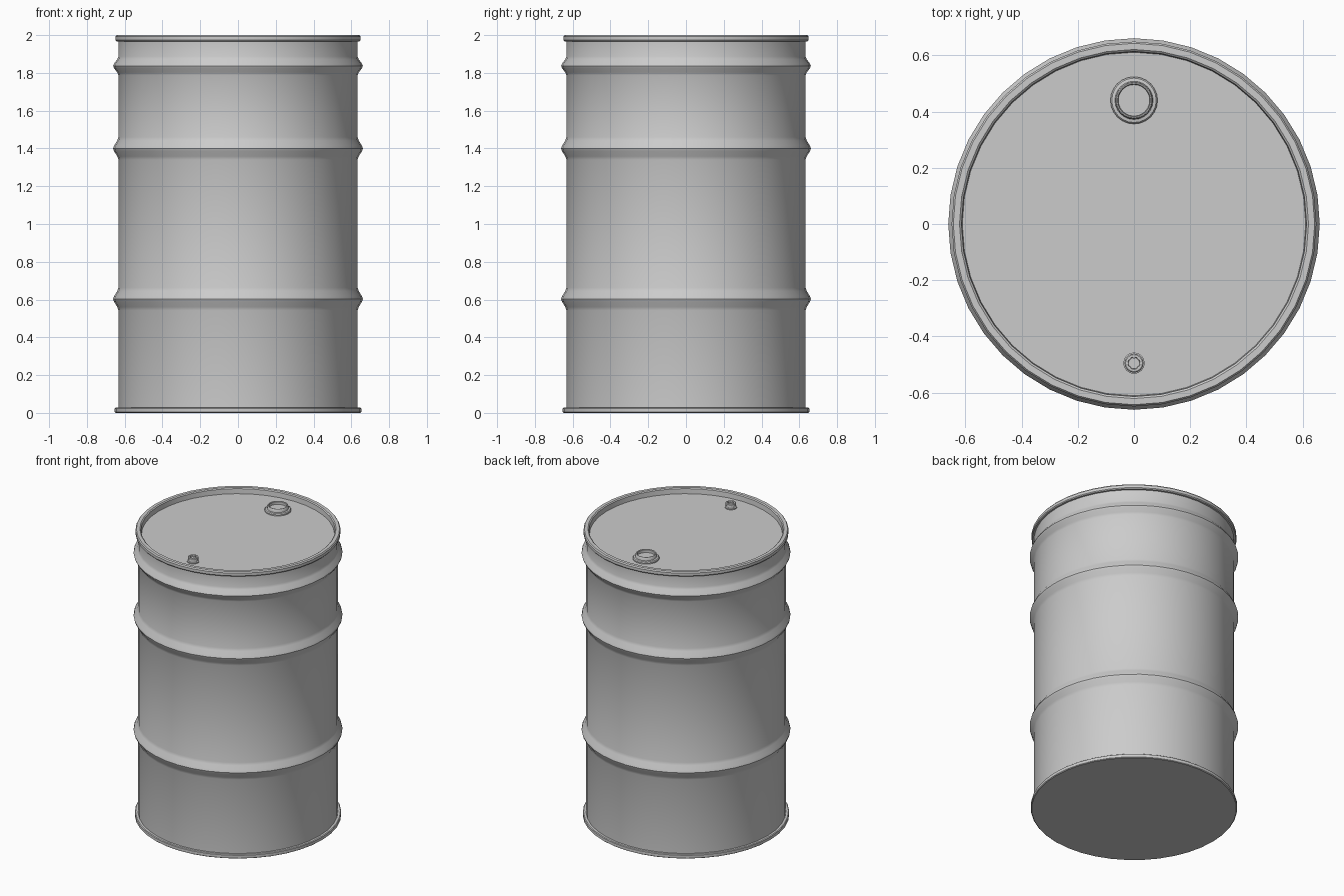
import bpy, bmesh
from math import cos, sin, pi, radians

if "Cube" in bpy.data.objects:
    bpy.data.objects.remove(bpy.data.objects["Cube"])


def lathe(name, profile, segs, loc=(0, 0, 0), angle=35):
    """Revolve an (r, z) profile around z; r = 0 ends close to a pole."""
    bm = bmesh.new()
    rings = []
    for r, z in profile:
        if r == 0:
            rings.append([bm.verts.new((0, 0, z))])
        else:
            rings.append([bm.verts.new((r * cos(2 * pi * i / segs), r * sin(2 * pi * i / segs), z))
                          for i in range(segs)])
    for a, b in zip(rings, rings[1:]):
        for i in range(segs):
            j = (i + 1) % segs
            if len(a) == 1:
                bm.faces.new((a[0], b[j], b[i]))
            elif len(b) == 1:
                bm.faces.new((a[i], a[j], b[0]))
            else:
                bm.faces.new((a[i], a[j], b[j], b[i]))
    bmesh.ops.recalc_face_normals(bm, faces=bm.faces)
    mesh = bpy.data.meshes.new(name)
    bm.to_mesh(mesh)
    bm.free()
    obj = bpy.data.objects.new(name, mesh)
    obj.location = loc
    bpy.context.collection.objects.link(obj)
    bpy.ops.object.select_all(action='DESELECT')
    obj.select_set(True)
    bpy.context.view_layer.objects.active = obj
    bpy.ops.object.shade_smooth_by_angle(angle=radians(angle))
    return obj


R = 0.633
LID = 1.96


def hoop(z, half):
    """Rolled hoop bulging out of the drum wall."""
    return [(R, z - half), (R + 0.006, z - half * 0.7), (R + 0.023, z - half * 0.25), (R + 0.028, z),
            (R + 0.023, z + half * 0.25), (R + 0.006, z + half * 0.7), (R, z + half)]


# Drum shell: base, lower chime, wall with three hoops, top chime, recessed lid
base = [(0, 0), (0.648, 0), (0.653, 0.004), (0.653, 0.024), (0.648, 0.028), (R, 0.028)]
chime = [(R, 1.966), (0.644, 1.967), (0.649, 1.973), (0.649, 1.992), (0.643, 2.0),
         (0.621, 2.0), (0.614, 1.994), (0.611, LID), (0, LID)]
lathe("drum_shell", base + hoop(0.603, 0.06) + hoop(1.4, 0.06) + hoop(1.837, 0.05) + chime, 40)

# Large filler bung with an open collar
lathe("large_bung", [(0.084, -0.002), (0.084, 0.008), (0.079, 0.014), (0.068, 0.016), (0.066, 0.034),
                     (0.063, 0.038), (0.059, 0.038), (0.056, 0.034), (0.056, 0.016), (0, 0.016)],
      24, (0, 0.44, LID))

# Small vent bung: flange, neck and cap
lathe("small_bung", [(0.038, -0.002), (0.038, 0.007), (0.030, 0.010), (0.027, 0.018), (0.034, 0.020),
                     (0.034, 0.033), (0.030, 0.036), (0.022, 0.036), (0.020, 0.026), (0, 0.026)],
      16, (0, -0.495, LID))

# Grip lugs around the inside of the vent cap
for i in range(8):
    a = i * pi / 4
    bpy.ops.mesh.primitive_cube_add(size=1, location=(0.022 * cos(a), -0.495 + 0.022 * sin(a), LID + 0.03),
                                    rotation=(0, 0, a))
    lug = bpy.context.object
    lug.name = f"vent_lug_{i + 1}"
    lug.scale = (0.01, 0.006, 0.011)
